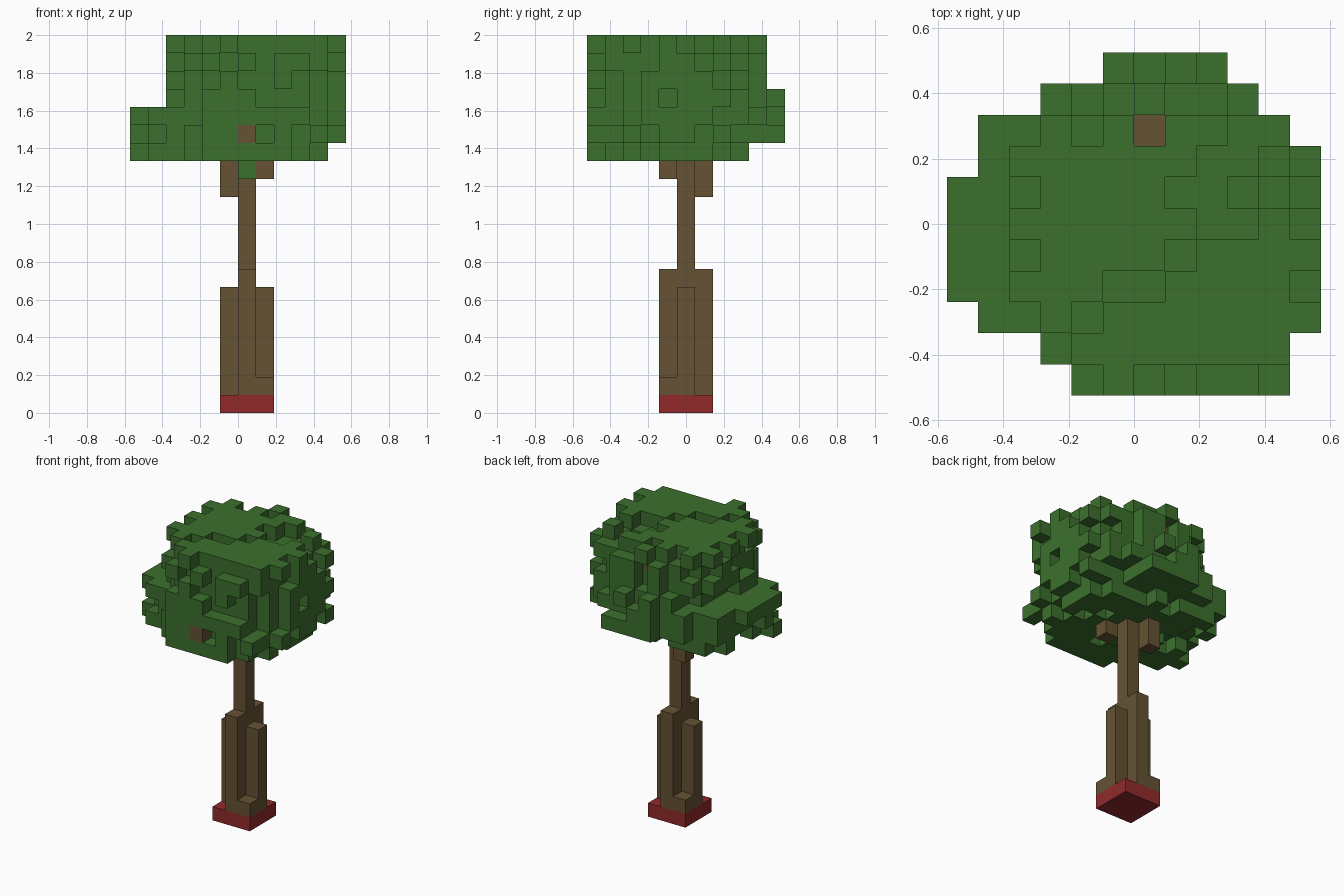
import bpy
import bmesh
import random
from mathutils import Vector

random.seed(7)
U = 2 / 21                        # edge of one block
ORIGIN = Vector((6, 5.5, 0))      # grid point that sits on the world origin

cube = bpy.data.objects.get("Cube")
if cube:
    bpy.data.objects.remove(cube, do_unlink=True)


def material(name, rgb):
    mat = bpy.data.materials.new(name)
    mat.use_nodes = True
    mat.diffuse_color = (*rgb, 1)
    mat.node_tree.nodes["Principled BSDF"].inputs["Base Color"].default_value = (*rgb, 1)
    return mat


leaf_green = material("leaf_green", (0.045, 0.163, 0.026))
bark_brown = material("bark_brown", (0.130, 0.084, 0.034))
base_red = material("base_red", (0.283, 0.023, 0.023))

SIDES = [Vector(s) for s in ((1, 0, 0), (-1, 0, 0), (0, 1, 0), (0, -1, 0), (0, 0, 1), (0, 0, -1))]


def column(x, y, low, high):
    return {(x, y, z) for z in range(low, high)}


def plus(x, y, z):
    """A block with its six neighbours."""
    return {(x, y, z)} | {(x + int(s.x), y + int(s.y), z + int(s.z)) for s in SIDES}


def build(name, cells, solid, mat):
    """Mesh the outer faces of a set of blocks."""
    bm = bmesh.new()
    for cell in sorted(cells):
        centre = Vector(cell) + Vector((0.5, 0.5, 0.5)) - ORIGIN
        for n in SIDES:
            if tuple(int(c) for c in Vector(cell) + n) in solid:
                continue
            u = Vector((n.y, n.z, n.x))
            v = n.cross(u)
            corners = (u + v, v - u, -u - v, u - v)
            bm.faces.new([bm.verts.new((centre + (n + c) / 2) * U) for c in corners])
    bmesh.ops.remove_doubles(bm, verts=bm.verts, dist=U / 100)
    mesh = bpy.data.meshes.new(name)
    bm.to_mesh(mesh)
    bm.free()
    mesh.materials.append(mat)
    bpy.context.collection.objects.link(bpy.data.objects.new(name, mesh))


# Square base, and a trunk with stepped buttresses
base = {(x, y, 0) for x in (5, 6, 7) for y in (4, 5, 6)}
trunk = column(6, 5, 1, 17)
for y in (4, 6):
    trunk |= column(6, y, 1, 8)
for x in (5, 7):
    trunk |= column(x, 5, 1, 7)
trunk |= column(7, 4, 1, 2) | column(5, 6, 1, 2)

# Branches under the crown, and twig ends that show among the leaves
branches = column(5, 6, 12, 15) | column(7, 4, 13, 15)
twigs = {(6, 0, 15), (6, 8, 19), (9, 3, 17)}

# Crown: centre x, centre y and radius of each layer
LAYERS = {14: (5.5, 4.5, 5.3), 15: (6, 5.5, 5.9), 16: (6, 5.5, 5.9), 17: (7, 5.5, 5.4),
          18: (7, 5, 5.1), 19: (7, 5, 5.1), 20: (7, 5, 5)}
# First and last column of each row of the outline, front to back
ROWS = [(4, 10), (3, 10), (1, 11), (0, 11), (0, 11), (0, 11),
        (0, 11), (1, 11), (1, 10), (3, 9), (5, 8)]


def distance(x, y, z):
    cx, cy, r = LAYERS[z]
    return ((x + 0.5 - cx) ** 2 + (y + 0.5 - cy) ** 2) ** 0.5 - r


def allowed(x, y, z):
    if z not in LAYERS or not 0 <= y <= 10 or not ROWS[y][0] <= x <= ROWS[y][1]:
        return False
    if z == 14 and (x > 10 or y > 8):
        return False
    return not (x < 2 and z > 16) and not (y > 9 and z > 17)


grid = [(x, y, z) for z in LAYERS for y in range(11) for x in range(12)]
crown = set()
for cell in grid:
    x, y, z = cell
    d = distance(x, y, z)
    # Solid heart
    if 14 < z < 20 and d < (-2.2 if z == 19 else -1.4):
        crown.add(cell)
    # Scattered plus-shaped leaf clusters
    if d < -0.6 and random.random() < 0.2:
        crown |= {c for c in plus(*cell) if allowed(*c) and distance(*c) < 0.3}

# Clusters that carry every layer out to its full width and depth
for z, (cx, cy, r) in LAYERS.items():
    for s in (-1, 1):
        reach = s * (r - 1.5)
        side = random.randint(-2, 1)
        crown |= plus(int(cx + reach), int(cy + side), z)
        crown |= plus(int(cx + side), int(cy + reach), z)

# Leaves filling the round outline at its widest level
for y, (first, last) in enumerate(ROWS):
    for x in range(first, last + 1):
        z = random.choice((15, 16))
        dx, dy = x - 5.5, y - 5
        crown.add((x, y, z))
        if abs(dx) > abs(dy):
            crown.add((x - (1 if dx > 0 else -1), y, z))
        elif dy:
            crown.add((x, y - (1 if dy > 0 else -1), z))

# Trim to the outline, and leave the upper twig open to the sky
crown = {c for c in crown if allowed(*c)} - {(6, 8, 20)}
crown.add((6, 4, 13))
wood = trunk | branches | twigs
crown -= wood

solid = base | wood | crown
build("trunk_base", base, solid, base_red)
build("trunk", trunk, solid, bark_brown)
build("branches", branches, solid, bark_brown)
build("twig_ends", twigs, solid, bark_brown)
build("leaf_crown", crown, solid, leaf_green)
